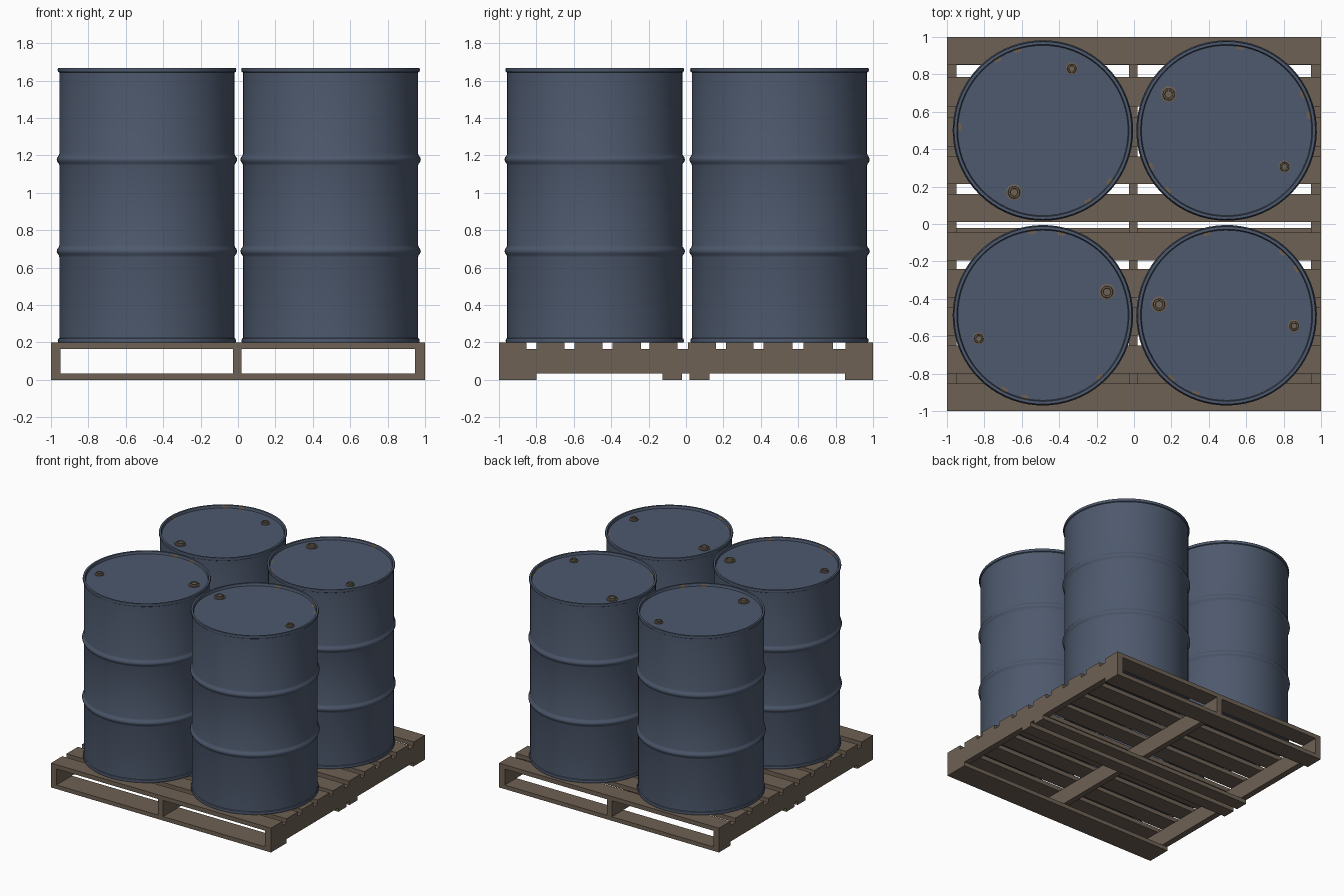
import bpy, bmesh, math

if "Cube" in bpy.data.objects:
    bpy.data.objects.remove(bpy.data.objects["Cube"])


def material(name, rgb):
    m = bpy.data.materials.new(name)
    m.diffuse_color = (*rgb, 1)
    m.use_nodes = True
    m.node_tree.nodes["Principled BSDF"].inputs["Base Color"].default_value = m.diffuse_color
    return m


BLUE = material("drum blue", (0.075, 0.100, 0.153))
BROWN = material("weathered brown", (0.156, 0.119, 0.087))


def finish(bm, name, mats, smooth=False):
    bmesh.ops.recalc_face_normals(bm, faces=bm.faces)
    me = bpy.data.meshes.new(name)
    bm.to_mesh(me)
    bm.free()
    for m in mats:
        me.materials.append(m)
    ob = bpy.data.objects.new(name, me)
    bpy.context.collection.objects.link(ob)
    if smooth:
        bpy.ops.object.select_all(action='DESELECT')
        ob.select_set(True)
        bpy.context.view_layer.objects.active = ob
        bpy.ops.object.shade_smooth_by_angle(angle=math.radians(35))
    return ob


def box(name, x, y, z):
    bm = bmesh.new()
    bmesh.ops.create_cube(bm, size=1)
    for v in bm.verts:
        for i, (a, b) in enumerate((x, y, z)):
            v.co[i] = a if v.co[i] < 0 else b
    return finish(bm, name, [BROWN])


def lathe(profile, steps):
    """Revolve (radius, z) points; profile starts and ends on the axis."""
    bm = bmesh.new()
    vs = [bm.verts.new((r, 0, z)) for r, z in profile]
    es = [bm.edges.new(p) for p in zip(vs, vs[1:])]
    bmesh.ops.spin(bm, geom=vs + es, cent=(0, 0, 0), axis=(0, 0, 1),
                   angle=2 * math.pi, steps=steps, use_duplicate=False)
    bmesh.ops.remove_doubles(bm, verts=bm.verts, dist=1e-5)
    return bm


# Pallet: top boards between gaps, stringers, bottom boards
GAPS = [(-0.853, -0.80), (-0.65, -0.595), (-0.447, -0.393), (-0.24, -0.195), (-0.045, 0.012),
        (0.16, 0.215), (0.36, 0.415), (0.57, 0.627), (0.787, 0.853)]
edges = [-1] + [v for g in GAPS for v in g] + [1]
for i in range(0, len(edges), 2):
    box("pallet_top_board", (-1, 1), (edges[i], edges[i + 1]), (0.165, 0.2))
for x in ((-1, -0.95), (-0.027, 0.02), (0.947, 1)):
    box("pallet_stringer", x, (-1, 1), (0.033, 0.165))
for y in ((-1, -0.80), (-0.125, -0.022), (0.02, 0.125), (0.85, 1)):
    box("pallet_bottom_board", (-1, 1), y, (0, 0.033))

# Drum profile: bottom rim, two rolled rings, top rim, recessed lid
R, LID = 0.468, 1.648
profile = [(0, 0.215), (0.452, 0.215), (0.457, 0.2), (0.474, 0.2), (0.477, 0.21),
           (0.474, 0.22), (R, 0.224)]
for zc in (0.688, 1.178):
    profile += [(R, zc - 0.032), (R + 0.003, zc - 0.022), (R + 0.011, zc - 0.012),
                (R + 0.0145, zc), (R + 0.011, zc + 0.012), (R + 0.003, zc + 0.022),
                (R, zc + 0.032)]
profile += [(R, 1.643), (0.475, 1.647), (0.478, 1.658), (0.475, 1.668), (0.460, 1.668),
            (0.455, LID), (0.438, LID), (0, LID)]

# Rust patches on the lid edge: (angle from the large bung, half width)
RUST = [(56, 2.5), (78, 4), (221, 2.5), (240, 2.5), (294, 2.5)]

for cx, cy, turn in ((-0.487, 0.50, 245), (0.495, 0.50, 148),
                     (-0.487, -0.488, 20), (0.495, -0.488, 171)):
    place = dict(location=(cx, cy, 0), rotation_euler=(0, 0, math.radians(turn)))
    bm = lathe(profile, 72)
    for f in bm.faces:
        c = f.calc_center_median()
        r, a = math.hypot(c.x, c.y), math.degrees(math.atan2(c.y, c.x)) % 360
        if c.z > LID - 0.001 and 0.44 < r < 0.46 and any(abs(a - p) < w for p, w in RUST):
            f.material_index = 1
    parts = [finish(bm, "drum", [BLUE, BROWN], True)]
    # Bungs: flange with a smaller plug
    for name, x, r in (("large_bung", 0.365, 0.043), ("small_bung", -0.365, 0.033)):
        bm = lathe([(0, LID), (r, LID), (r, LID + 0.006), (r * 0.75, LID + 0.008),
                    (r * 0.7, LID + 0.018), (r * 0.5, LID + 0.018),
                    (r * 0.45, LID + 0.012), (0, LID + 0.012)], 20)
        bmesh.ops.translate(bm, verts=bm.verts, vec=(x, 0, 0))
        parts.append(finish(bm, name, [BROWN], True))
    for ob in parts:
        for k, v in place.items():
            setattr(ob, k, v)
